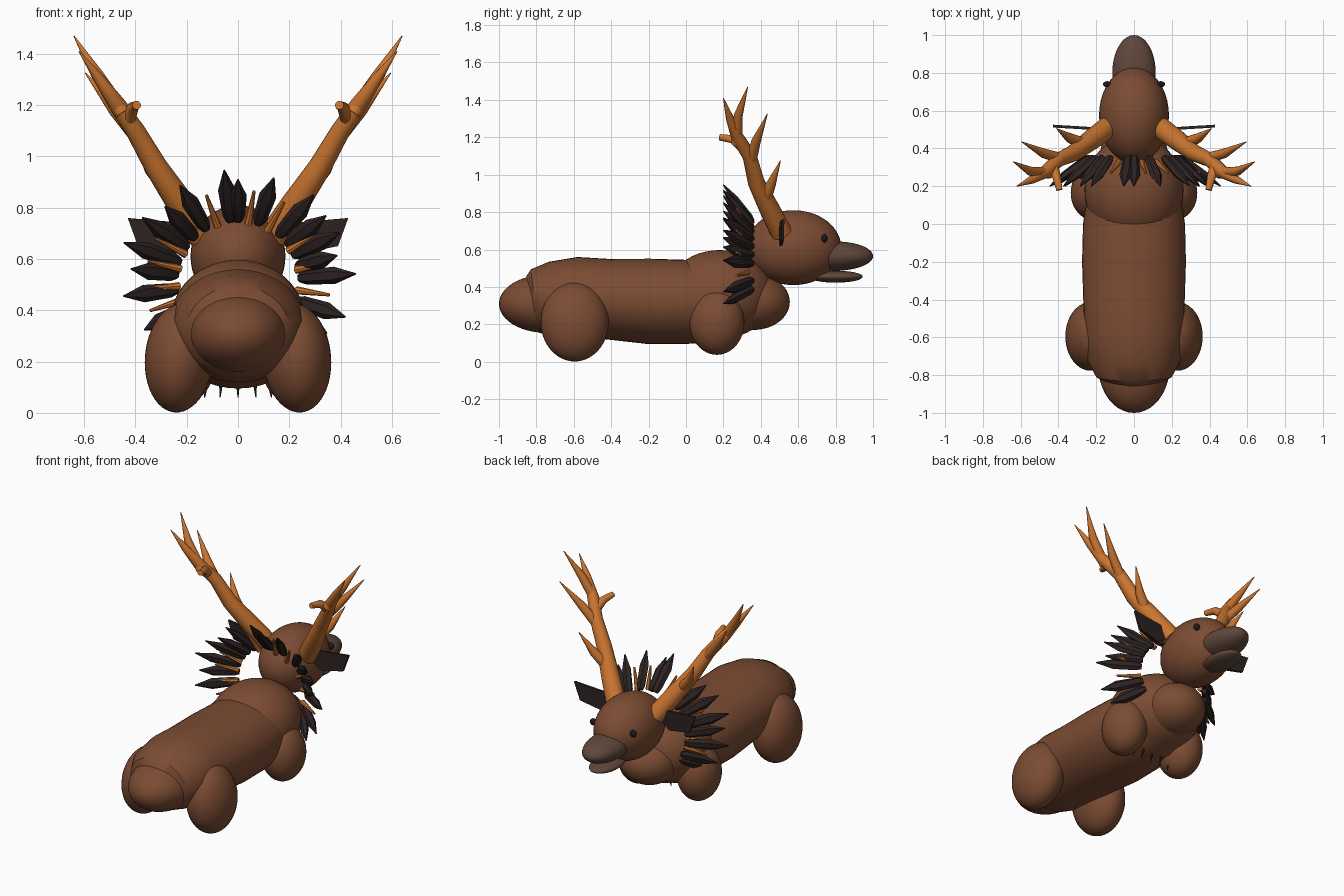
import bpy, bmesh, math
from mathutils import Vector

cube = bpy.data.objects.get("Cube")
if cube:
    bpy.data.objects.remove(cube, do_unlink=True)


def material(name, rgb):
    m = bpy.data.materials.new(name)
    m.use_nodes = True
    m.diffuse_color = (*rgb, 1)
    bsdf = next(n for n in m.node_tree.nodes if n.type == 'BSDF_PRINCIPLED')
    bsdf.inputs["Base Color"].default_value = (*rgb, 1)
    return m


BROWN = material("brown fur", (0.2, 0.072, 0.033))
ORANGE = material("orange antler", (0.6, 0.18, 0.03))
DARK = material("dark quill", (0.026, 0.016, 0.016))
BILL = material("grey brown bill", (0.115, 0.062, 0.042))
BLACK = material("black eye", (0.012, 0.01, 0.012))


def finish(bm, name, mat):
    bmesh.ops.recalc_face_normals(bm, faces=bm.faces)
    mesh = bpy.data.meshes.new(name)
    bm.to_mesh(mesh)
    bm.free()
    mesh.materials.append(mat)
    ob = bpy.data.objects.new(name, mesh)
    bpy.context.collection.objects.link(ob)
    bpy.ops.object.select_all(action='DESELECT')
    ob.select_set(True)
    bpy.context.view_layer.objects.active = ob
    bpy.ops.object.shade_smooth_by_angle(angle=math.radians(35))
    return ob


def ellipsoid(name, centre, radii, mat, tilt=0):
    bm = bmesh.new()
    bmesh.ops.create_uvsphere(bm, u_segments=40, v_segments=24, radius=1)
    ob = finish(bm, name, mat)
    ob.location, ob.scale, ob.rotation_euler.y = centre, radii, tilt
    return ob


def tube(bm, points, radii, sides, ref):
    """Skin rings along a path; each radius is (across, along ref)."""
    pts = [Vector(p) for p in points]
    rings = []
    for i, p in enumerate(pts):
        d = (pts[min(i + 1, len(pts) - 1)] - pts[max(i - 1, 0)]).normalized()
        side = d.cross(Vector(ref)).normalized()
        up = side.cross(d)
        a, b = radii[i] if isinstance(radii[i], tuple) else (radii[i], radii[i])
        angles = [math.tau * k / sides for k in range(sides)]
        rings.append([bm.verts.new(p + side * a * math.cos(t) + up * b * math.sin(t))
                      for t in angles])
    for r, s in zip(rings, rings[1:]):
        for k in range(sides):
            n = (k + 1) % sides
            bm.faces.new((r[k], r[n], s[n], s[k]))
    bm.faces.new(rings[0])
    bm.faces.new(rings[-1])


# Torso: lofted barrel
bm = bmesh.new()
torso = [(-.85, .32, .12, .12), (-.81, .325, .2, .17), (-.72, .335, .25, .2),
         (-.58, .34, .265, .22), (-.42, .335, .268, .215), (-.2, .323, .275, .228),
         (0, .32, .27, .225), (.2, .32, .24, .21), (.34, .33, .19, .16)]
tube(bm, [(0, y, z) for y, z, a, b in torso], [(a, b) for y, z, a, b in torso],
     40, (0, 0, 1))
finish(bm, "torso", BROWN)

# Rounded body masses, head and bill
ellipsoid("tail_stump", (0, -.75, .31), (.19, .25, .155), BROWN)
ellipsoid("shoulders", (0, .18, .36), (.262, .29, .237), BROWN)
ellipsoid("chest", (0, .36, .32), (.18, .195, .15), BROWN)
ellipsoid("head", (0, .575, .61), (.185, .255, .2), BROWN)
ellipsoid("upper_bill", (0, .8, .565), (.115, .2, .078), BILL)
ellipsoid("lower_bill", (0, .8, .455), (.085, .145, .032), BILL)

# Paired parts
for side, word in ((1, "left"), (-1, "right")):
    ellipsoid(word + "_rear_leg", (side * .23, -.595, .213), (.133, .182, .212), BROWN, -side * .08)
    ellipsoid(word + "_front_leg", (side * .21, .165, .21), (.125, .147, .173), BROWN)
    ellipsoid(word + "_eye", (side * .142, .74, .66), (.022, .016, .022), BLACK)

    # Ear: thin slanted plate
    bm = bmesh.new()
    outline = [(.16, .68), (.2, .74), (.43, .76), (.39, .65), (.24, .62)]
    front = bm.faces.new([bm.verts.new((side * x, .485 + .06 * x, z)) for x, z in outline])
    extrusion = bmesh.ops.extrude_face_region(bm, geom=[front])
    bmesh.ops.translate(bm, vec=(0, .015, 0),
                        verts=[v for v in extrusion["geom"] if isinstance(v, bmesh.types.BMVert)])
    finish(bm, word + "_ear", DARK)

    # Antler: main beam, tines and a broken stub
    bm = bmesh.new()
    branches = [
        ([(.14, .51, .69), (.22, .45, .81), (.32, .375, .96), (.4, .34, 1.1),
          (.47, .275, 1.2), (.54, .235, 1.3), (.62, .2, 1.41)],
         [.058, .055, .045, .038, .034, .022, .002]),
        ([(.45, .27, 1.17), (.55, .28, 1.32), (.64, .33, 1.47)], [.03, .024, .002]),
        ([(.38, .345, 1.06), (.48, .375, 1.18), (.595, .435, 1.325)], [.03, .025, .002]),
        ([(.26, .42, .86), (.34, .455, .95), (.41, .505, 1.075)], [.035, .026, .002]),
        ([(.43, .31, 1.14), (.41, .25, 1.19), (.395, .18, 1.2)], [.03, .023, .017]),
    ]
    for path, radii in branches:
        tube(bm, [(side * x, y, z) for x, y, z in path], radii, 14, (0.1, 1, 0))
    finish(bm, word + "_antler", ORANGE)


def spoke(angle, radius, y):
    a = math.radians(angle)
    return Vector((radius * math.cos(a), y, .51 + radius * math.sin(a)))


# Mane: ring of backswept dark quills, widest past the middle
bm = bmesh.new()
quills = [(97, .44), (90, .4), (71, .43), (49, .45), (37, .43), (26, .44), (15, .4),
          (4, .46), (-18, .44), (-30, .4), (121, .44), (134, .41), (146, .45), (161, .47),
          (173, .42), (187, .45), (207, .41), (218, .38)]
for angle, reach in quills:
    base, tip = spoke(angle, .24, .355), spoke(angle, reach, .2)
    path = [base.lerp(tip, t) for t in (0, .12, .62, 1)]
    tube(bm, path, [(.018, .016), (.028, .024), (.034, .022), (.003, .003)], 6, (0, 1, 0))
finish(bm, "mane_quills", DARK)

# Small thorns poking out under the belly
bm = bmesh.new()
for x in (-.13, -.07, 0, .07, .13):
    tube(bm, [(x * .9, .18, .16), (x, .15, .06)], [.012, .002], 6, (0, 1, 0))
finish(bm, "belly_thorns", DARK)

# Orange spines between the quills
bm = bmesh.new()
for angle in (80, 60, 32, 12, -8, 110, 152, 167, 184, 198):
    tube(bm, [spoke(angle, .23, .33), spoke(angle, .36, .27)], [.016, .006], 8, (0, 1, 0))
finish(bm, "mane_spines", ORANGE)
